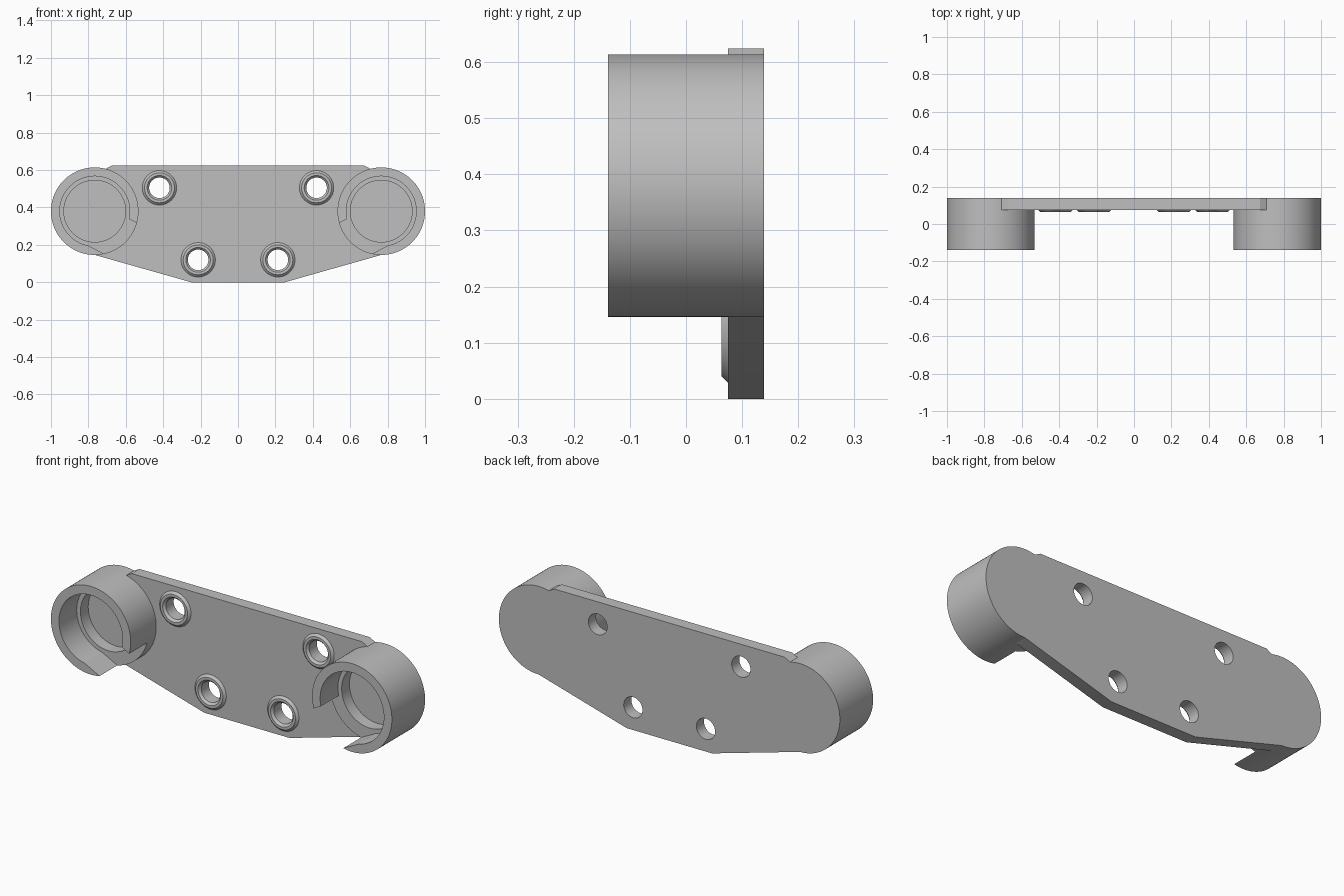
import bpy, bmesh, math
from mathutils import Vector

if "Cube" in bpy.data.objects:
    bpy.data.objects.remove(bpy.data.objects["Cube"])

BACK, FACE, FRONT = 0.139, 0.075, -0.139
CUP_X, CUP_Z, CUP_R = -0.766, 0.38, 0.234
LEDGE, HOLE_R = 0.01, 0.055

grey = bpy.data.materials.new("plain_grey")
grey.use_nodes = True
grey.diffuse_color = (0.52, 0.52, 0.52, 1)
grey.node_tree.nodes["Principled BSDF"].inputs["Base Color"].default_value = grey.diffuse_color


def finish(name, bm):
    bmesh.ops.remove_doubles(bm, verts=bm.verts, dist=1e-5)
    bmesh.ops.recalc_face_normals(bm, faces=bm.faces)
    mesh = bpy.data.meshes.new(name)
    bm.to_mesh(mesh)
    bm.free()
    mesh.materials.append(grey)
    obj = bpy.data.objects.new(name, mesh)
    bpy.context.collection.objects.link(obj)
    return obj


def prism(name, outline, y0, y1):
    """Extrude an x-z outline from y0 to y1."""
    bm = bmesh.new()
    face = bm.faces.new([bm.verts.new((x, y0, z)) for x, z in outline])
    side = bmesh.ops.extrude_face_region(bm, geom=[face])["geom"]
    verts = [v for v in side if isinstance(v, bmesh.types.BMVert)]
    bmesh.ops.translate(bm, verts=verts, vec=(0, y1 - y0, 0))
    return finish(name, bm)


def lathe(name, profile, x, z, steps=96):
    """Turn an (r, y) profile round the y axis through (x, z)."""
    bm = bmesh.new()
    verts = [bm.verts.new((x + r, y, z)) for r, y in profile]
    edges = [bm.edges.new(pair) for pair in zip(verts, verts[1:])]
    bmesh.ops.spin(bm, geom=verts + edges, cent=(x, 0, z), axis=(0, 1, 0),
                   angle=math.tau, steps=steps, use_merge=False)
    return finish(name, bm)


def cut(obj, cutter):
    mod = obj.modifiers.new("cut", 'BOOLEAN')
    mod.operation, mod.solver, mod.object = 'DIFFERENCE', 'EXACT', cutter
    cutter.hide_render = True
    cutter.hide_viewport = True


def mirror(obj):
    obj.modifiers.new("mirror", 'MIRROR').use_axis = (True, False, False)


def smooth(obj):
    bpy.ops.object.select_all(action='DESELECT')
    obj.select_set(True)
    bpy.context.view_layer.objects.active = obj
    bpy.ops.object.shade_smooth_by_angle(angle=math.radians(25))


# Back plate, trimmed where it meets the cups
half = [(0.25, 0), (-CUP_X, CUP_Z - CUP_R), (-CUP_X, 0.5), (0.708, 0.606), (0.675, 0.624)]
plate = prism("back_plate", half + [(-x, z) for x, z in reversed(half)], FACE, BACK)
smooth(plate)
for s in (1, -1):
    cut(plate, lathe("cup_trim_cutter",
                     [(0, -0.3), (CUP_R, -0.3), (CUP_R, 0.3), (0, 0.3)], s * CUP_X, CUP_Z))

# Raised collars round the four through holes
for name, x, z in (("upper_collars", 0.42, 0.505), ("lower_collars", 0.213, 0.12)):
    collar = lathe(name, [(0.092, FACE), (0.08, 0.063), (0.066, 0.063), (HOLE_R, FACE)], x, z, 48)
    smooth(collar)
    mirror(collar)
    for s in (1, -1):
        cut(plate, lathe("hole_cutter",
                         [(0, -0.3), (HOLE_R, -0.3), (HOLE_R, 0.3), (0, 0.3)], s * x, z, 48))

# End cups with a stepped bore
cup = lathe("end_cups", [(0, BACK), (CUP_R, BACK), (CUP_R, FRONT), (0.187, FRONT),
                         (0.187, LEDGE), (0.165, LEDGE), (0.165, FACE), (0, FACE)], CUP_X, CUP_Z)
smooth(cup)

# Slanted slot through each cup wall, down to the ledge
along = Vector((math.cos(math.radians(-27)), math.sin(math.radians(-27))))
across = Vector((-along.y, along.x))
centre = Vector((CUP_X, CUP_Z))
slot = [centre + along * a + across * b
        for a, b in ((0, -0.18), (0.4, -0.18), (0.4, 0.046), (0, 0.046))]
cut(cup, prism("slot_cutter", slot, -0.3, LEDGE))
mirror(cup)
